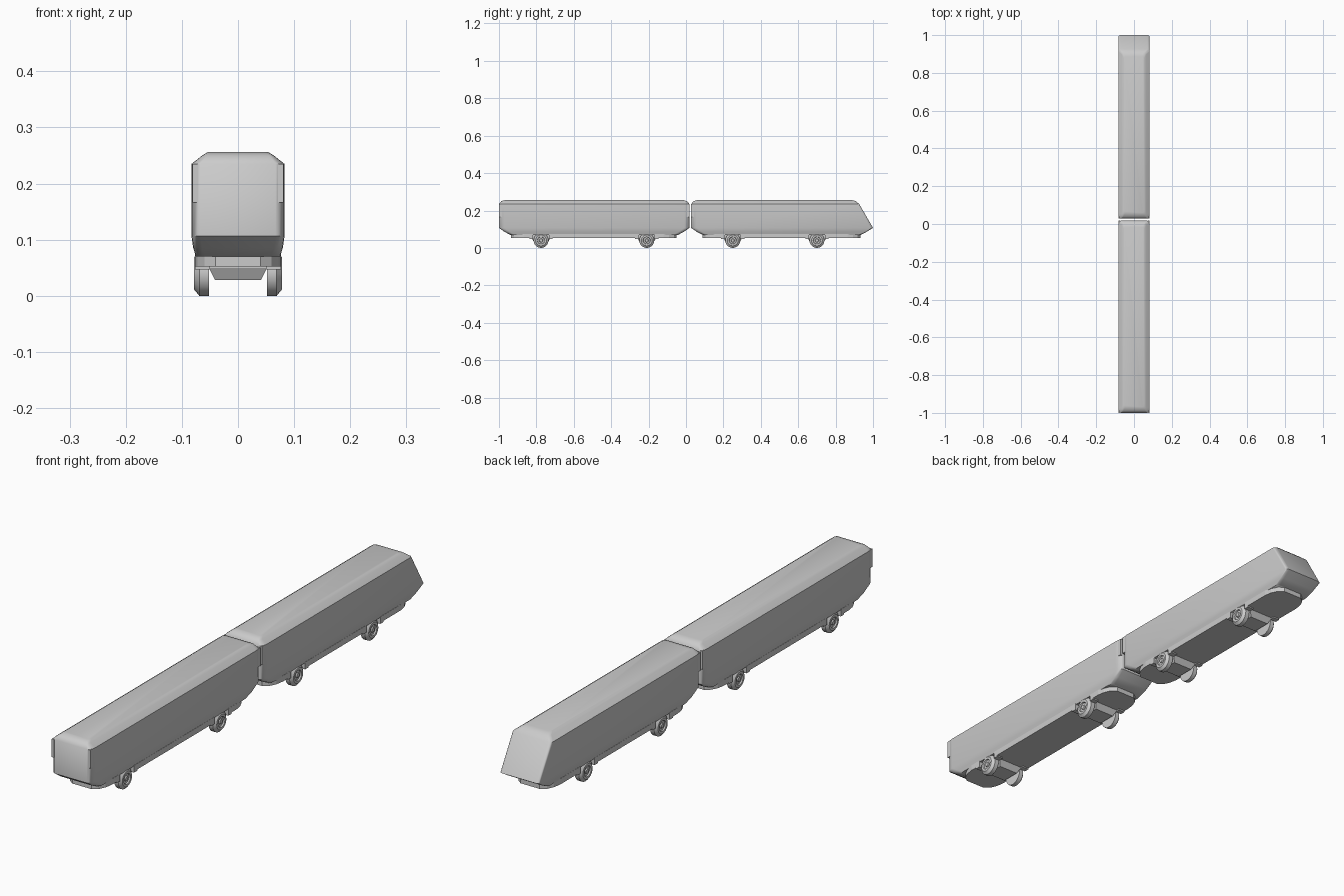
import bpy, bmesh, math

if "Cube" in bpy.data.objects:
    bpy.data.objects.remove(bpy.data.objects["Cube"])


def finish(name, bm, smooth=None):
    bmesh.ops.remove_doubles(bm, verts=bm.verts, dist=1e-6)
    bmesh.ops.recalc_face_normals(bm, faces=bm.faces)
    mesh = bpy.data.meshes.new(name)
    bm.to_mesh(mesh)
    bm.free()
    ob = bpy.data.objects.new(name, mesh)
    bpy.context.collection.objects.link(ob)
    if smooth:
        bpy.ops.object.select_all(action='DESELECT')
        ob.select_set(True)
        bpy.context.view_layer.objects.active = ob
        bpy.ops.object.shade_smooth_by_angle(angle=math.radians(smooth))
    return ob


def loft(name, rings, smooth=None):
    bm = bmesh.new()
    loops = [[bm.verts.new(p) for p in ring] for ring in rings]
    n = len(loops[0])
    for a, b in zip(loops, loops[1:]):
        for i in range(n):
            j = (i + 1) % n
            bm.faces.new((a[i], a[j], b[j], b[i]))
    bm.faces.new(loops[0])
    bm.faces.new(loops[-1])
    return finish(name, bm, smooth)


def rounded_ring(z, w, y0, y1, c0, c1):
    """Horizontal outline with rounded corners; c = (x radius, y radius) per end."""
    pts = []
    for sx, y, sy, c, start in ((1, y1, 1, c1, 0), (-1, y1, 1, c1, 1),
                                (-1, y0, -1, c0, 0), (1, y0, -1, c0, 1)):
        for k in range(5):
            t = (4 - k if start else k) / 4 * math.pi / 2
            pts.append((sx * (w - c[0] + c[0] * math.cos(t)),
                        y - sy * c[1] + sy * c[1] * math.sin(t), z))
    return pts


def box(name, x, y, z):
    return loft(name, [[(a, b, h) for a, b in ((x[0], y[0]), (x[1], y[0]),
                                               (x[1], y[1]), (x[0], y[1]))] for h in z])


def lathe_x(name, profile, y, z, side, seg=20):
    rings = []
    for x, r in profile:
        rings.append([(side * x, y + r * math.cos(2 * math.pi * i / seg),
                       z + r * math.sin(2 * math.pi * i / seg)) for i in range(seg)])
    return loft(name, rings, 30)


# height, half width, inset of a flat end, inset of the raked nose
LEVELS = [(0.070, 0.075, 0.060, 0.065), (0.086, 0.080, 0.030, 0.035),
          (0.107, 0.083, 0.0, 0.0), (0.235, 0.083, 0.0, 0.074),
          (0.250, 0.064, 0.012, 0.092), (0.256, 0.054, 0.032, 0.112)]

WHEEL = [(0.052, 0.040), (0.069, 0.040), (0.078, 0.029), (0.078, 0.020),
         (0.073, 0.018), (0.073, 0.010), (0.077, 0.008)]


def car_body(name, y0, y1, nose):
    rings = []
    for z, w, flat, rake in LEVELS:
        r = 0.02 if z < 0.24 else 0.01
        c = (r * 0.8, r * 1.4)
        front = (0.012, 0.012) if nose else c
        rings.append(rounded_ring(z, w, y0 + flat, y1 - (rake if nose else flat), c, front))
    loft(name, rings, 42)


def underframe(name, y0, y1, bogies):
    # side outline with tapered ends and wheel notches
    half = [(0.040, y0), (0.060, y0 + 0.015), (0.072, y0 + 0.040), (0.077, y0 + 0.07)]
    for b in bogies:
        half += [(0.077, b - 0.06), (0.051, b - 0.06), (0.051, b + 0.06), (0.077, b + 0.06)]
    half += [(0.077, y1 - 0.07), (0.072, y1 - 0.040), (0.060, y1 - 0.015), (0.040, y1)]
    outline = half + [(-x, y) for x, y in reversed(half)]
    loft(name, [[(x, y, z) for x, y in outline] for z in (0.052, 0.074)])


def bogie(prefix, y):
    # tapered block between the wheels
    loft(prefix + "_bogie_block",
         [[(-w, y - d, z), (w, y - d, z), (w, y + d, z), (-w, y + d, z)]
          for w, d, z in ((0.041, 0.036, 0.028), (0.052, 0.048, 0.050), (0.052, 0.048, 0.060))])
    for side, tag in ((1, "right"), (-1, "left")):
        lathe_x(f"{prefix}_wheel_{tag}", WHEEL, y, 0.040, side)
        for e, end in ((-1, "front"), (1, "rear")):
            box(f"{prefix}_wheel_bracket_{tag}_{end}",
                sorted((side * 0.050, side * 0.077)),
                sorted((y + e * 0.042, y + e * 0.062)), (0.047, 0.074))


def corner_strips(name, y, inward):
    for side, tag in ((1, "right"), (-1, "left")):
        box(f"{name}_{tag}", sorted((side * 0.071, side * 0.081)),
            sorted((y, y + inward * 0.016)), (0.166, 0.235))


# two cars: name, body ends, nose, underframe ends, bogie positions
for name, y0, y1, nose, u0, u1, bogies in (
        ("front_car", -1.0, 0.018, False, -0.935, -0.05, (-0.775, -0.21)),
        ("rear_car", 0.028, 1.0, True, 0.088, 0.933, (0.25, 0.70))):
    car_body(name + "_body", y0, y1, nose)
    underframe(name + "_underframe", u0, u1, bogies)
    for i, b in enumerate(bogies):
        bogie(f"{name}_{i + 1}", b)
    corner_strips(name + "_front_handrail", y0, 1)
    if not nose:
        corner_strips(name + "_rear_handrail", y1, -1)
